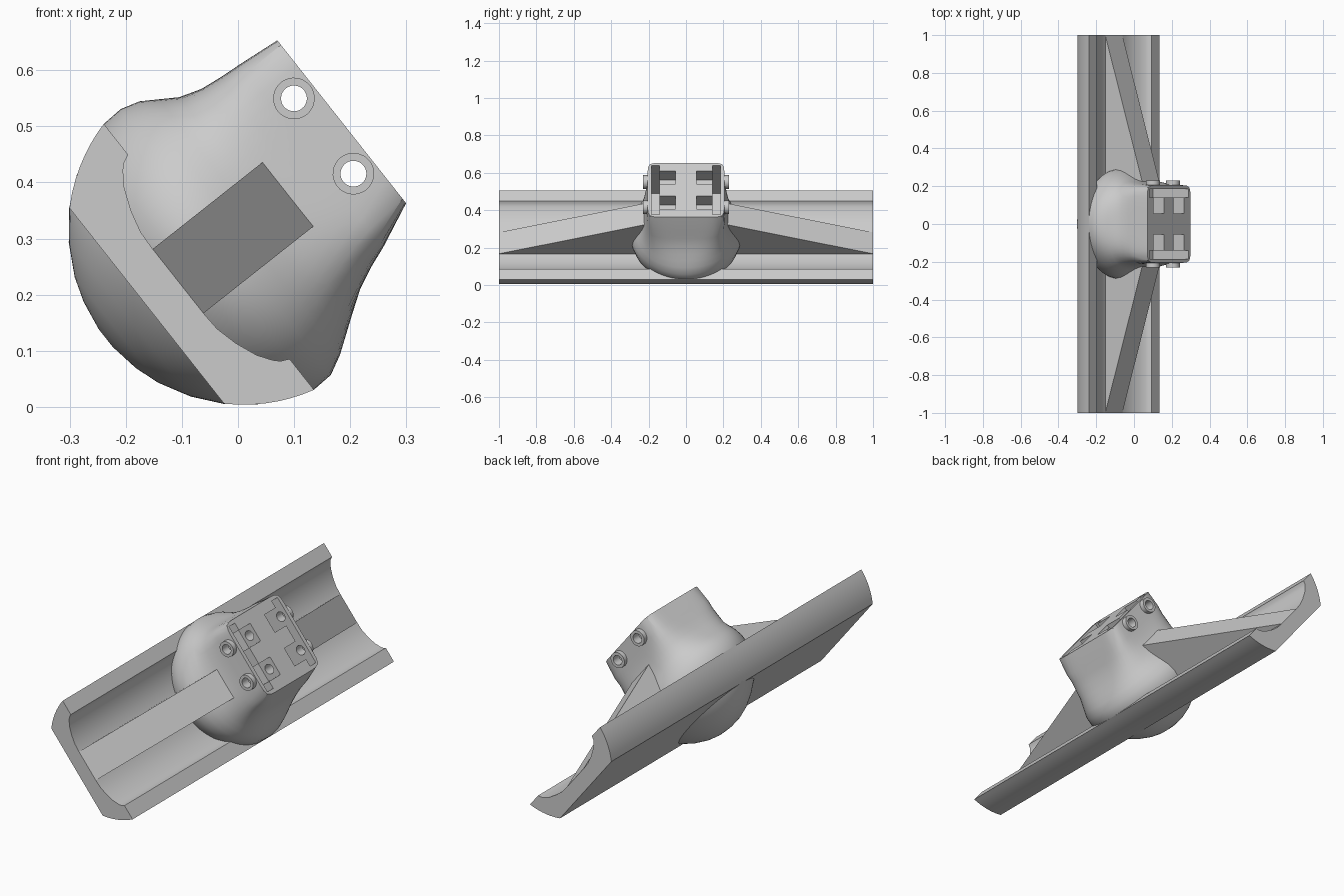
import bpy, bmesh, math
from mathutils import Matrix

cube = bpy.data.objects.get("Cube")
if cube:
    bpy.data.objects.remove(cube, do_unlink=True)

# Everything is built upright, then tilted about the long y axis
TILT = Matrix.Translation((-0.15, 0, 0.19)) @ Matrix.Rotation(0.902, 4, 'Y')

grey = bpy.data.materials.new("light_grey")
grey.use_nodes = True
COLOUR = (0.6, 0.6, 0.6, 1)
grey.diffuse_color = COLOUR
grey.node_tree.nodes["Principled BSDF"].inputs["Base Color"].default_value = COLOUR


def finish(name, bm):
    """Turn a bmesh into a tilted object."""
    bmesh.ops.recalc_face_normals(bm, faces=bm.faces)
    bm.transform(TILT)
    mesh = bpy.data.meshes.new(name)
    bm.to_mesh(mesh)
    bm.free()
    mesh.materials.append(grey)
    obj = bpy.data.objects.new(name, mesh)
    bpy.context.collection.objects.link(obj)
    return obj


def activate(obj):
    bpy.ops.object.select_all(action='DESELECT')
    obj.select_set(True)
    bpy.context.view_layer.objects.active = obj


def smooth(obj, degrees=35):
    activate(obj)
    bpy.ops.object.shade_smooth_by_angle(angle=math.radians(degrees))


def loft(name, rings, caps=True, closed=False):
    """Skin a row of equal rings of points."""
    bm = bmesh.new()
    rows = [[bm.verts.new(p) for p in ring] for ring in rings]
    pairs = list(zip(rows, rows[1:])) + ([(rows[-1], rows[0])] if closed else [])
    for a, b in pairs:
        for i in range(len(a)):
            j = (i + 1) % len(a)
            bm.faces.new((a[i], a[j], b[j], b[i]))
    if caps:
        bm.faces.new(rows[0])
        bm.faces.new(rows[-1])
    return finish(name, bm)


def circle(x, y, z, r, n=32):
    return [(x + r * math.cos(2 * math.pi * i / n), y, z + r * math.sin(2 * math.pi * i / n))
            for i in range(n)]


def box(name, x0, x1, y0, y1, z0, z1):
    return loft(name, [[(x0, y0, z), (x1, y0, z), (x1, y1, z), (x0, y1, z)] for z in (z0, z1)])


def cut(obj, cutter):
    activate(obj)
    mod = obj.modifiers.new("cut", 'BOOLEAN')
    mod.operation = 'DIFFERENCE'
    mod.solver = 'EXACT'
    mod.object = cutter
    bpy.ops.object.modifier_apply(modifier=mod.name)
    bpy.data.objects.remove(cutter, do_unlink=True)


# Long trough: round outside with a flat underside, shallow channel on top
R, CZ, RIM, FLAT, FLOOR = 0.312, 0.203, 0.125, -0.016, 0.055
half = [(0.073, FLOOR), (0.11, 0.057), (0.15, 0.067), (0.19, 0.083),
        (0.215, 0.1), (0.225, 0.11), (0.232, RIM)]
for i in range(8):
    z = RIM + (FLAT - RIM) * i / 7
    half.append((math.sqrt(R * R - (z - CZ) ** 2), z))
profile = half + [(-x, z) for x, z in reversed(half)]
smooth(loft("trough", [[(x, y, z) for x, z in profile] for y in (-1, 1)]), 28)

# Body: round bulge blending into a square block
# height, centre x, half width x, half width y, squareness
sections = [
    (-0.109, 0, 0.02, 0.02, 2), (-0.1, 0, 0.075, 0.07, 2), (-0.085, 0, 0.12, 0.11, 2),
    (-0.055, 0, 0.175, 0.16, 2), (-0.016, 0, 0.223, 0.21, 2), (0.03, 0, 0.26, 0.255, 2),
    (0.08, 0, 0.286, 0.288, 2), (0.125, 0, 0.302, 0.297, 2), (0.165, -0.002, 0.302, 0.288, 2.1),
    (0.2, -0.006, 0.288, 0.27, 2.3), (0.23, -0.007, 0.268, 0.253, 2.6),
    (0.26, -0.008, 0.248, 0.238, 3), (0.3, -0.015, 0.228, 0.225, 4),
    (0.34, -0.022, 0.216, 0.216, 5), (0.38, -0.028, 0.207, 0.211, 7), (0.46, -0.042, 0.185, 0.205, 12)]
N = 72
rings = []
for z, cx, hx, hy, n in sections:
    ring = []
    for i in range(N):
        c, s = math.cos(2 * math.pi * i / N), math.sin(2 * math.pi * i / N)
        r = (abs(c) ** n + abs(s) ** n) ** (-1 / n)
        ring.append((cx + hx * r * c, hy * r * s, z))
    rings.append(ring)
body = loft("body", rings)

# Slots, pockets and cross holes in the block
BX, HOLE_Z, TOP = -0.042, 0.419, 0.5
bolts = (BX - 0.0855, BX + 0.0855)
for side in (-1, 1):
    ya, yb, yc = (side * y for y in (0.055, 0.141, 0.185))
    cut(body, box("slot_cutter", BX - 0.166, BX + 0.166, min(yb, yc), max(yb, yc), 0.22, TOP))
    for x in bolts:
        inner = side * 0.15
        cut(body, box("pocket_cutter", x - 0.045, x + 0.045, min(ya, inner), max(ya, inner), 0.38, TOP))
for x in bolts:
    cut(body, loft("hole_cutter", [circle(x, y, HOLE_Z, 0.023) for y in (-0.4, 0.4)]))
smooth(body)

for side, label in ((-1, "front"), (1, "back")):
    # Raised collars around the cross holes
    for k, x in enumerate(bolts):
        ends = [(0.195, 0.023), (0.23, 0.023), (0.23, 0.037), (0.195, 0.037)]
        smooth(loft(f"{label}_collar_{k + 1}",
                    [circle(x, side * y, HOLE_Z, r) for y, r in ends], caps=False, closed=True))
    # Sloping rib from the block down to the trough end
    wedge = [(side * 0.2, 0.02), (side * 0.2, 0.312), (side, FLOOR), (side, 0.02)]
    loft(f"{label}_rib", [[(x, y, z) for y, z in wedge] for x in (-0.073, 0.073)])
